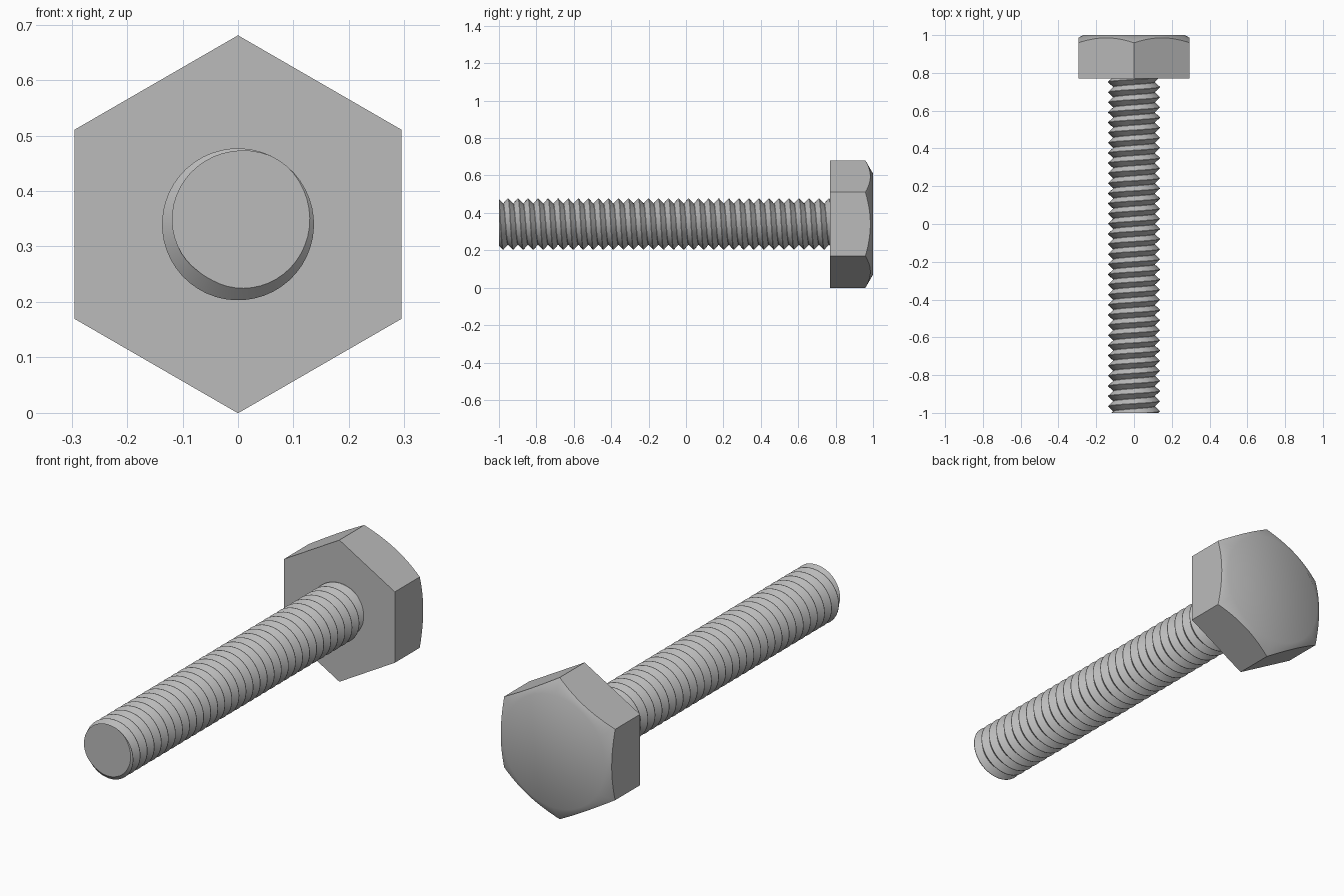
import bpy, bmesh
from math import pi, cos, sin, radians, sqrt

cube = bpy.data.objects.get("Cube")
if cube:
    bpy.data.objects.remove(cube, do_unlink=True)

AXIS_Z = 0.34                     # height of the bolt's axis
TIP, SEAT, TOP = -1.0, 0.77, 1.0  # positions along y
FLAT = 0.295                      # half width across the hexagon's flats
CREST, ROOT = 0.137, 0.111        # thread radii
TURNS = 33
PITCH = (SEAT - TIP) / TURNS

steel = bpy.data.materials.new("grey steel")
steel.use_nodes = True
colour = (0.5, 0.5, 0.5, 1)
steel.diffuse_color = colour
steel.node_tree.nodes["Principled BSDF"].inputs["Base Color"].default_value = colour


def point(radius, angle, y):
    return (radius * cos(angle), y, AXIS_Z + radius * sin(angle))


def finish(bm, name):
    bmesh.ops.recalc_face_normals(bm, faces=bm.faces)
    mesh = bpy.data.meshes.new(name)
    bm.to_mesh(mesh)
    bm.free()
    mesh.materials.append(steel)
    obj = bpy.data.objects.new(name, mesh)
    bpy.context.collection.objects.link(obj)
    bpy.ops.object.select_all(action='DESELECT')
    obj.select_set(True)
    bpy.context.view_layer.objects.active = obj
    bpy.ops.object.shade_smooth_by_angle(angle=radians(35))


# Hexagonal head: the outer ring follows the hexagon, the chamfer is a 30 degree cone
def build_head():
    bm = bmesh.new()
    count, disc = 96, 0.27
    base, rim, cap = [], [], []
    for i in range(count):
        a = 2 * pi * i / count
        off = (a + pi / 6) % (pi / 3) - pi / 6
        r = FLAT / cos(off)
        base.append(bm.verts.new(point(r, a, SEAT)))
        rim.append(bm.verts.new(point(r, a, TOP - (r - disc) / sqrt(3))))
        cap.append(bm.verts.new(point(disc, a, TOP)))
    for i in range(count):
        j = (i + 1) % count
        bm.faces.new((base[i], base[j], rim[j], rim[i]))
        bm.faces.new((rim[i], rim[j], cap[j], cap[i]))
    bm.faces.new(base)
    bm.faces.new(cap)
    finish(bm, "hex_head")


# Shank: a right-hand thread swept past both ends, then trimmed flat and capped
def build_shank():
    bm = bmesh.new()
    steps = 48
    profile = [(0, CREST), (0.04, CREST), (0.5, ROOT), (0.54, ROOT), (1, CREST)]
    previous = None
    for i in range((TURNS + 4) * steps + 1):
        turn = i / steps
        a = radians(50) - 2 * pi * turn
        section = [bm.verts.new(point(r, a, TIP + PITCH * (turn + t - 2)))
                   for t, r in profile]
        if previous:
            for k in range(len(profile) - 1):
                bm.faces.new((previous[k], section[k], section[k + 1], previous[k + 1]))
        previous = section
    bmesh.ops.remove_doubles(bm, verts=bm.verts, dist=1e-5)
    for y, side in ((TIP, -1), (SEAT + 0.005, 1)):
        cut = bmesh.ops.bisect_plane(
            bm, geom=bm.verts[:] + bm.edges[:] + bm.faces[:], dist=1e-6,
            plane_co=(0, y, 0), plane_no=(0, side, 0), clear_outer=True)
        edges = [e for e in cut["geom_cut"]
                 if isinstance(e, bmesh.types.BMEdge) and e.is_boundary]
        bmesh.ops.edgeloop_fill(bm, edges=edges)
    finish(bm, "threaded_shank")


build_head()
build_shank()
